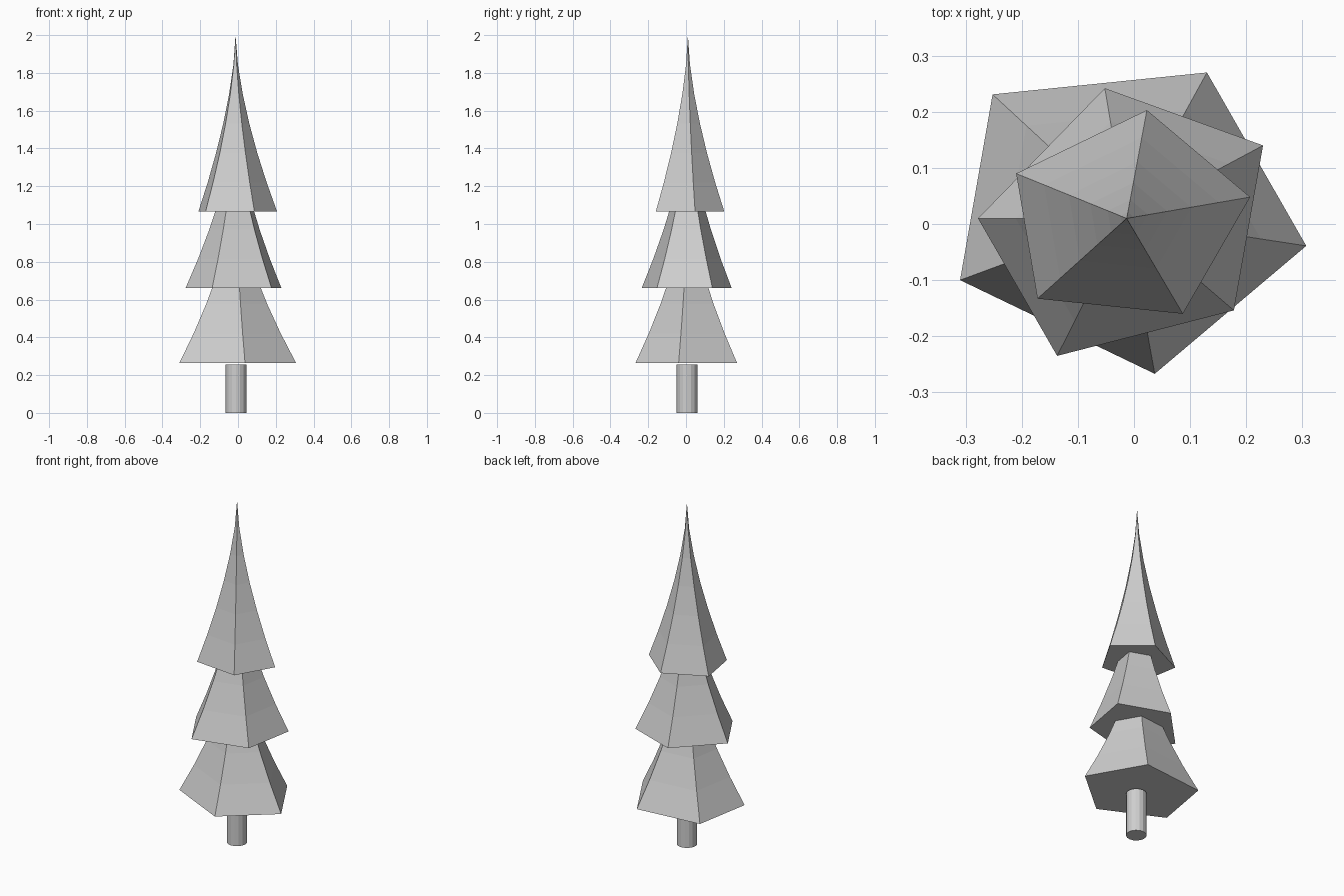
import bpy
import bmesh
from mathutils import Vector

cube = bpy.data.objects.get("Cube")
if cube:
    bpy.data.objects.remove(cube, do_unlink=True)

grey = bpy.data.materials.new("light_grey")
grey.use_nodes = True
colour = (0.62, 0.62, 0.62, 1)
grey.diffuse_color = colour
grey.node_tree.nodes["Principled BSDF"].inputs["Base Color"].default_value = colour

AXIS = Vector((-0.013, 0.01))
TIER_HEIGHT = 0.935
SEGMENTS = 6


def finish(name, bm):
    bmesh.ops.recalc_face_normals(bm, faces=bm.faces)
    mesh = bpy.data.meshes.new(name)
    bm.to_mesh(mesh)
    bm.free()
    mesh.materials.append(grey)
    obj = bpy.data.objects.new(name, mesh)
    bpy.context.collection.objects.link(obj)
    return obj


def foliage_tier(name, base_z, rim):
    """Irregular five-sided cone whose sides flare out towards the rim."""
    bm = bmesh.new()
    rings = []
    for i in range(SEGMENTS):
        t = i / SEGMENTS
        scale = (1 - t) ** 1.6
        z = base_z + t * TIER_HEIGHT
        points = [AXIS + (Vector(p) - AXIS) * scale for p in rim]
        rings.append([bm.verts.new((p.x, p.y, z)) for p in points])
    tip = bm.verts.new((AXIS.x, AXIS.y, base_z + TIER_HEIGHT))
    bm.faces.new(rings[0])
    count = len(rim)
    for k in range(count):
        n = (k + 1) % count
        for low, high in zip(rings, rings[1:]):
            bm.faces.new((low[k], low[n], high[n], high[k]))
        bm.faces.new((rings[-1][k], rings[-1][n], tip))
    return finish(name, bm)


# Three stacked foliage tiers, each with its own hand-cut rim
foliage_tier("lower_foliage", 0.265,
             [(-0.252, 0.231), (0.13, 0.27), (0.307, -0.039), (0.037, -0.267), (-0.31, -0.1)])
foliage_tier("middle_foliage", 0.66,
             [(-0.052, 0.242), (0.23, 0.14), (0.178, -0.154), (-0.137, -0.235), (-0.278, 0.01)])
foliage_tier("upper_foliage", 1.065,
             [(0.023, 0.203), (0.207, 0.048), (0.087, -0.16), (-0.172, -0.133), (-0.21, 0.09)])

# Trunk, stopping just short of the lowest tier
bm = bmesh.new()
bmesh.ops.create_cone(bm, cap_ends=True, segments=16, radius1=0.055, radius2=0.055, depth=0.255)
trunk = finish("trunk", bm)
trunk.location = (-0.011, 0.006, 0.1275)
